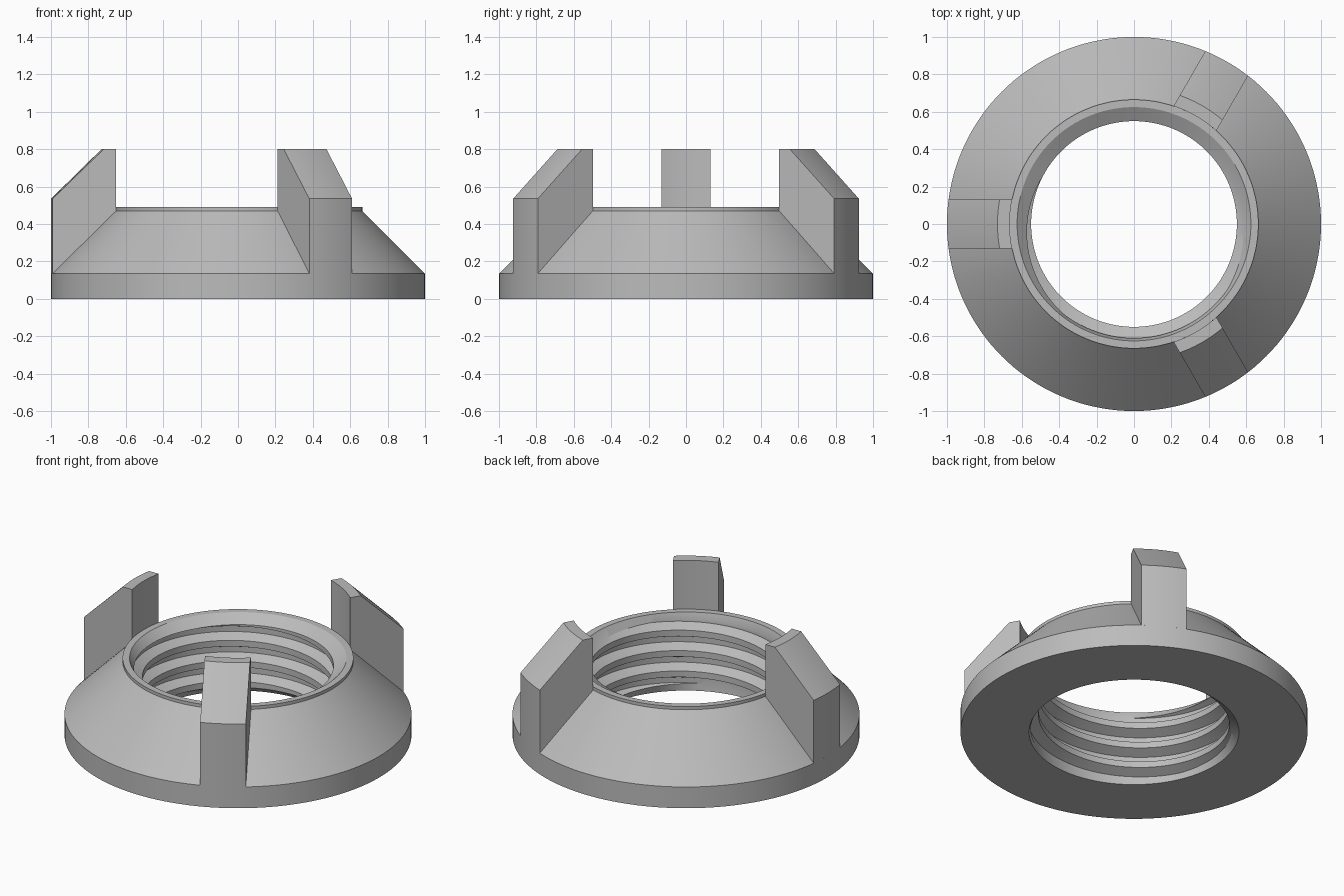
import bpy, bmesh, math
from math import cos, sin, pi, sqrt, radians

if "Cube" in bpy.data.objects:
    bpy.data.objects.remove(bpy.data.objects["Cube"])

GREY = (0.5, 0.5, 0.5, 1)
metal = bpy.data.materials.new("plain grey")
metal.use_nodes = True
metal.diffuse_color = GREY
metal.node_tree.nodes["Principled BSDF"].inputs["Base Color"].default_value = GREY

SEGMENTS = 144
PITCH = 0.13
CREST, ROOT = 0.55, 0.61          # thread radii
LOW, HIGH = 0.045, 0.445          # thread runs between the two chamfers
# one thread period: fraction of the pitch, radius
THREAD = [(0, CREST), (0.3, CREST), (0.52, ROOT), (0.78, ROOT), (1, CREST)]


def thread_radius(phase):
    phase %= 1
    for (a, ra), (b, rb) in zip(THREAD, THREAD[1:]):
        if phase <= b:
            return ra + (rb - ra) * (phase - a) / (b - a)


def finish(name, bm):
    bmesh.ops.remove_doubles(bm, verts=bm.verts, dist=0.00005)
    bmesh.ops.recalc_face_normals(bm, faces=bm.faces)
    mesh = bpy.data.meshes.new(name)
    bm.to_mesh(mesh)
    bm.free()
    mesh.materials.append(metal)
    obj = bpy.data.objects.new(name, mesh)
    bpy.context.collection.objects.link(obj)
    bpy.ops.object.select_all(action='DESELECT')
    obj.select_set(True)
    bpy.context.view_layer.objects.active = obj
    bpy.ops.object.shade_smooth_by_angle(angle=radians(25))
    return obj


def skin(bm, columns, closed_profile=True):
    """Join neighbouring columns of points with quads."""
    cols = [[bm.verts.new(p) for p in col] for col in columns]
    for a, b in zip(cols, cols[1:]):
        for i in range(len(a) if closed_profile else len(a) - 1):
            j = (i + 1) % len(a)
            bm.faces.new((a[i], a[j], b[j], b[i]))
    return cols


# Flanged ring: conical outside, helical thread inside
def ring_column(step):
    turn = step / SEGMENTS
    angle = 2 * pi * turn
    profile = [(0.605, 0), (1, 0), (1, 0.135), (0.665, 0.47), (0.665, 0.49), (0.625, 0.49)]
    for k in range(4, -3, -1):
        for frac, _ in reversed(THREAD[:-1]):
            z = min(max(PITCH * (k + frac + turn), LOW), HIGH)
            profile.append((thread_radius(round(z / PITCH - turn, 6)), z))
    return [(r * cos(angle), r * sin(angle), z) for r, z in profile]


bm = bmesh.new()
skin(bm, [ring_column(s) for s in range(SEGMENTS + 1)])
finish("threaded_ring", bm)

# Three upright lugs with arc-shaped faces and parallel sides
LUG = [(0.665, 0.4), (1, 0.135), (1, 0.535), (0.73, 0.8), (0.665, 0.8)]
HALF_WIDTH, STEPS = 0.132, 10


def make_lug(name, angle):
    bm = bmesh.new()
    columns = []
    for s in range(STEPS + 1):
        t = HALF_WIDTH * (2 * s / STEPS - 1)
        col = []
        for r, z in LUG:
            u = sqrt(r * r - t * t)
            col.append((u * cos(angle) - t * sin(angle), u * sin(angle) + t * cos(angle), z))
        columns.append(col)
    cols = skin(bm, columns)
    bm.faces.new(cols[0])
    bm.faces.new(cols[-1])
    finish(name, bm)


for name, degrees in (("right_lug", 180), ("back_lug", 60), ("front_lug", -60)):
    make_lug(name, radians(degrees))
